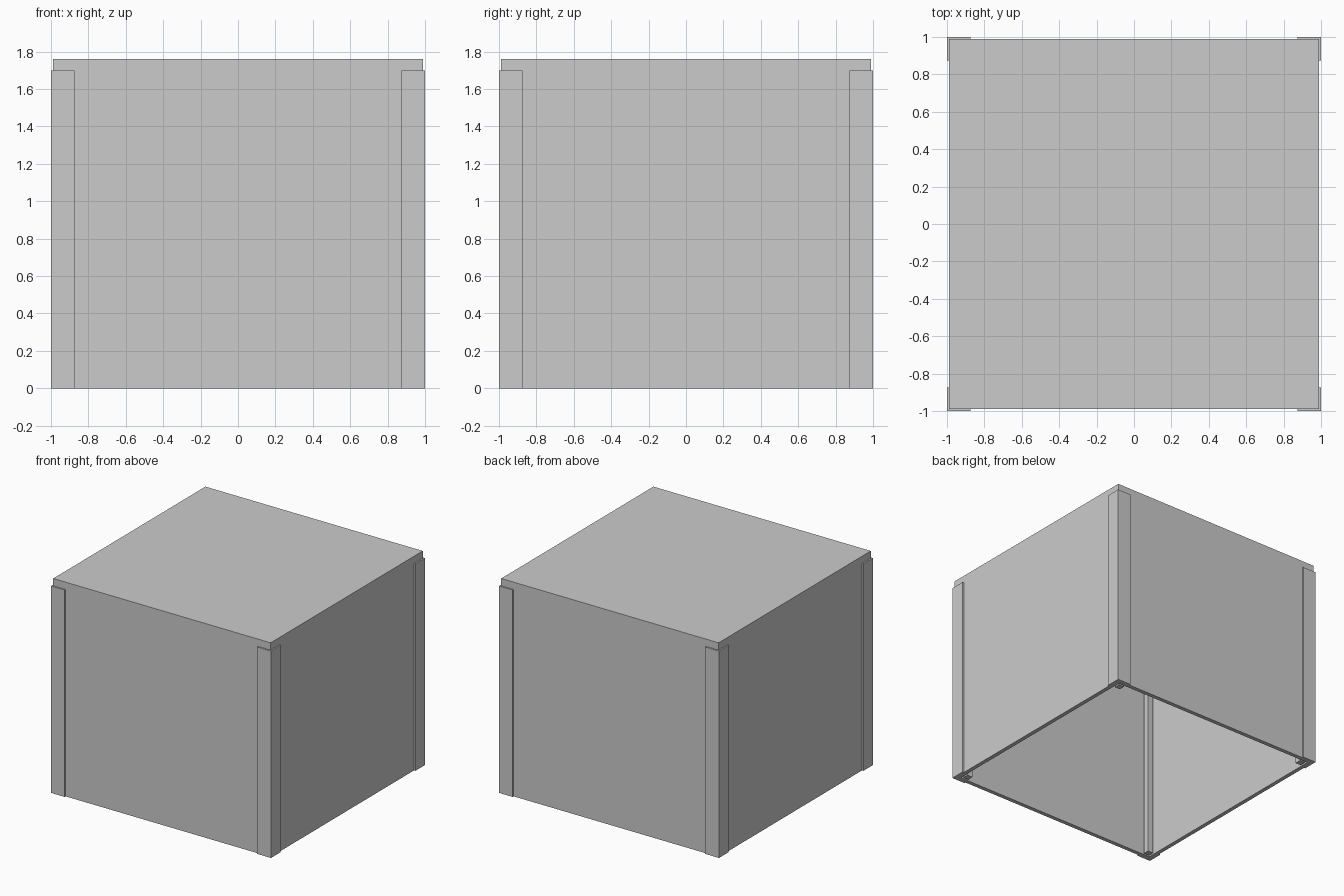
import bpy, bmesh, math
from mathutils import Matrix, Vector

if "Cube" in bpy.data.objects:
    bpy.data.objects.remove(bpy.data.objects["Cube"], do_unlink=True)

HEIGHT = 1.76       # overall height
TRIM_TOP = 1.70     # top of corner trims and underside of the lid
SHELL = 0.988       # half width of the shell
INNER = 0.94        # half width of the cavity
POST = 0.05         # side of the inner corner posts
TRIM = 0.125        # width of the corner trims

grey = bpy.data.materials.new("plain grey")
grey.use_nodes = True
colour = (0.6, 0.6, 0.6, 1)
grey.diffuse_color = colour
grey.node_tree.nodes["Principled BSDF"].inputs["Base Color"].default_value = colour


def add_object(name, bm):
    bmesh.ops.recalc_face_normals(bm, faces=bm.faces)
    mesh = bpy.data.meshes.new(name)
    bm.to_mesh(mesh)
    bm.free()
    mesh.materials.append(grey)
    obj = bpy.data.objects.new(name, mesh)
    bpy.context.collection.objects.link(obj)
    return obj


def add_prism(name, outline, height, turn):
    """Extrude an outline upward from the floor, turned about the z axis."""
    bm = bmesh.new()
    face = bm.faces.new([bm.verts.new((x, y, 0)) for x, y in outline])
    top = bmesh.ops.extrude_face_region(bm, geom=[face])["geom"]
    lifted = [v for v in top if isinstance(v, bmesh.types.BMVert)]
    bmesh.ops.translate(bm, verts=lifted, vec=(0, 0, height))
    bmesh.ops.transform(bm, verts=bm.verts, matrix=Matrix.Rotation(turn, 4, "Z"))
    return add_object(name, bm)


# Hollow shell, closed on top and open underneath
bm = bmesh.new()
size = Matrix.Diagonal((2 * SHELL, 2 * SHELL, HEIGHT, 1))
bmesh.ops.create_cube(bm, size=1, matrix=Matrix.Translation((0, 0, HEIGHT / 2)) @ size)
bottom = min(bm.faces, key=lambda f: f.calc_center_median().z)
bmesh.ops.inset_region(bm, faces=[bottom], thickness=SHELL - INNER)
cavity = bmesh.ops.extrude_discrete_faces(bm, faces=[bottom])["faces"][0]
bmesh.ops.translate(bm, verts=cavity.verts, vec=Vector((0, 0, TRIM_TOP)))
add_object("box_shell", bm)

# Outer angle trims and inner square posts at the four corners
a, b, c = 1.0, SHELL, 1.0 - TRIM
trim_outline = [(a, a), (c, a), (c, b), (b, b), (b, c), (a, c)]
p = INNER - POST
post_outline = [(p, p), (INNER, p), (INNER, INNER), (p, INNER)]
corners = ["back_left", "back_right", "front_right", "front_left"]
for i, corner in enumerate(corners):
    add_prism(corner + "_corner_trim", trim_outline, TRIM_TOP, i * math.pi / 2)
    add_prism(corner + "_inner_post", post_outline, TRIM_TOP, i * math.pi / 2)
